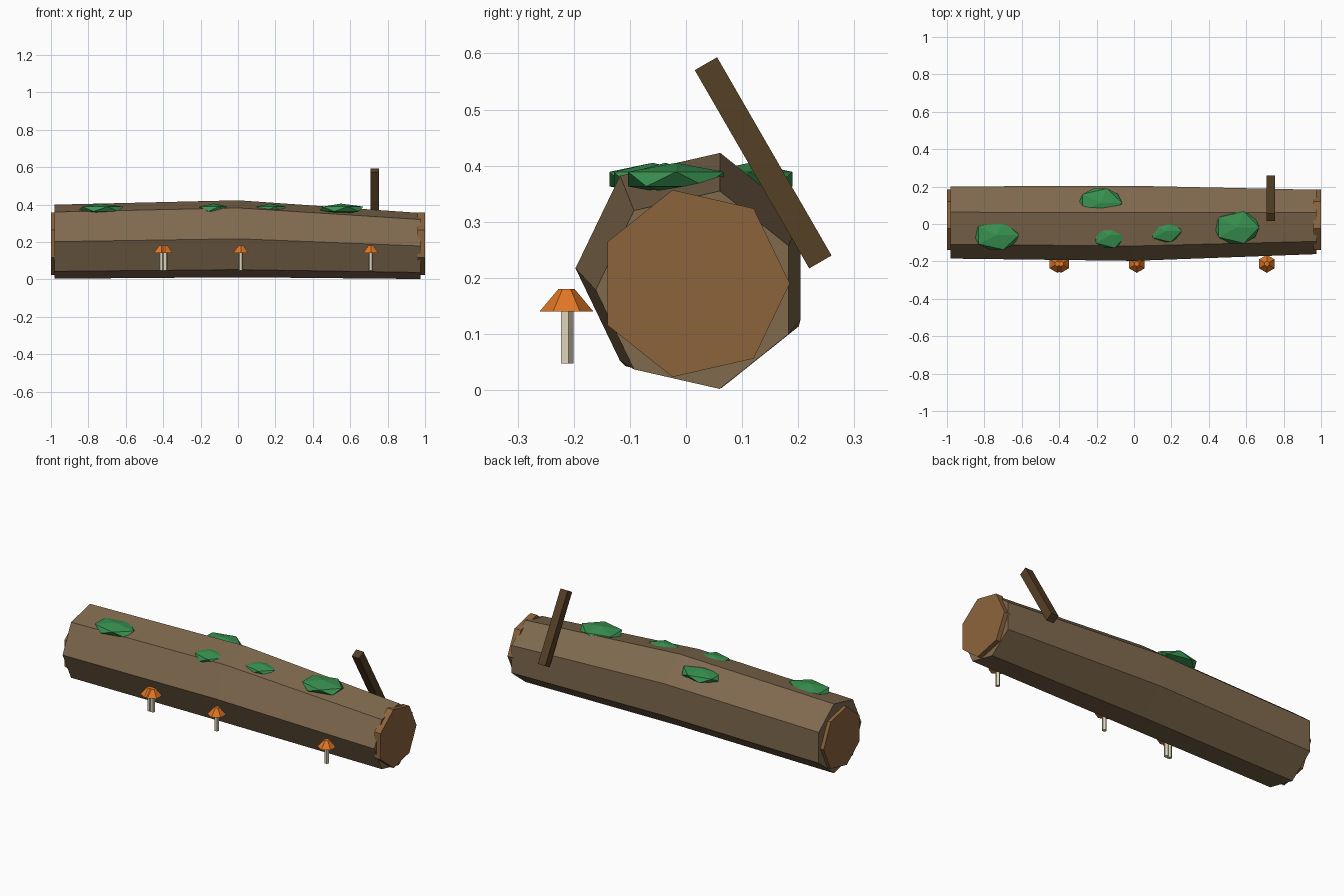
import bpy, bmesh
from math import sin, cos, pi, radians

cube = bpy.data.objects.get("Cube")
if cube:
    bpy.data.objects.remove(cube, do_unlink=True)


def material(name, rgb):
    mat = bpy.data.materials.new(name)
    mat.use_nodes = True
    colour = (*rgb, 1)
    mat.diffuse_color = colour
    bsdf = next(n for n in mat.node_tree.nodes if n.type == 'BSDF_PRINCIPLED')
    bsdf.inputs["Base Color"].default_value = colour
    return mat


BARK = material("bark brown", (0.215, 0.142, 0.076))
WOOD = material("cut wood", (0.262, 0.127, 0.045))
BRANCH = material("dark branch brown", (0.091, 0.05, 0.018))
MOSS = material("moss green", (0.04, 0.283, 0.08))
ORANGE = material("mushroom orange", (0.753, 0.181, 0.018))
CREAM = material("stem cream", (0.73, 0.66, 0.485))


def finish(name, mat):
    obj = bpy.context.object
    obj.name = obj.data.name = name
    obj.data.materials.append(mat)
    return obj


def cone(name, mat, sides, r1, r2, depth, loc, rot=(0, 0, 0)):
    bpy.ops.mesh.primitive_cone_add(vertices=sides, radius1=r1, radius2=r2,
                                    depth=depth, location=loc, rotation=rot)
    return finish(name, mat)


# Trunk: three seven-sided rings, gently bowed and tapered
SIDES = 7
bm = bmesh.new()
rings = []
for x, y, z, r in [(-0.98, 0.018, 0.2015, 0.203),
                   (0.0, 0.014, 0.217, 0.211),
                   (0.975, 0.02, 0.1785, 0.181)]:
    angles = [pi + 2 * pi * i / SIDES for i in range(SIDES)]
    rings.append([bm.verts.new((x, y + r * cos(a), z + r * sin(a))) for a in angles])
for a, b in zip(rings, rings[1:]):
    for i in range(SIDES):
        j = (i + 1) % SIDES
        bm.faces.new((a[i], a[j], b[j], b[i]))
bm.faces.new(rings[0])
bm.faces.new(rings[-1])
bmesh.ops.recalc_face_normals(bm, faces=bm.faces)
mesh = bpy.data.meshes.new("trunk")
bm.to_mesh(mesh)
bm.free()
mesh.materials.append(BARK)
bpy.context.collection.objects.link(bpy.data.objects.new("trunk", mesh))

# Cut wood discs at both ends
for side, x in (("left", 0.98), ("right", -0.98)):
    cone(f"cut_end_{side}", WOOD, SIDES, 0.171, 0.171, 0.04,
         (x, 0.014, 0.19), (0, pi / 2, 0))

# Broken branch leaning forward at the back
bpy.ops.mesh.primitive_cube_add(size=1, location=(0.732, 0.1375, 0.405),
                                rotation=(radians(30), 0, 0))
branch = finish("branch_stub", BRANCH)
branch.scale = (0.046, 0.046, 0.408)

# Moss clumps: flattened, partly sunken icospheres (x, y, x radius, y radius)
clumps = [(-0.735, -0.06, 0.134, 0.09), (-0.18, 0.113, 0.13, 0.09),
          (-0.13, -0.06, 0.1, 0.08), (0.17, -0.037, 0.095, 0.07),
          (0.55, -0.018, 0.134, 0.1)]
for i, (x, y, rx, ry) in enumerate(clumps, 1):
    bpy.ops.mesh.primitive_ico_sphere_add(subdivisions=1, radius=1,
                                          location=(x, y, 0.376))
    finish(f"moss_{i}", MOSS).scale = (rx, ry, 0.029)

# Mushrooms along the front
for i, x in enumerate((-0.41, -0.39, 0.015, 0.71), 1):
    cone(f"mushroom_stem_{i}", CREAM, 5, 0.0125, 0.0125, 0.094, (x, -0.213, 0.094))
    cone(f"mushroom_cap_{i}", ORANGE, 6, 0.048, 0.0145, 0.04, (x, -0.213, 0.16))
